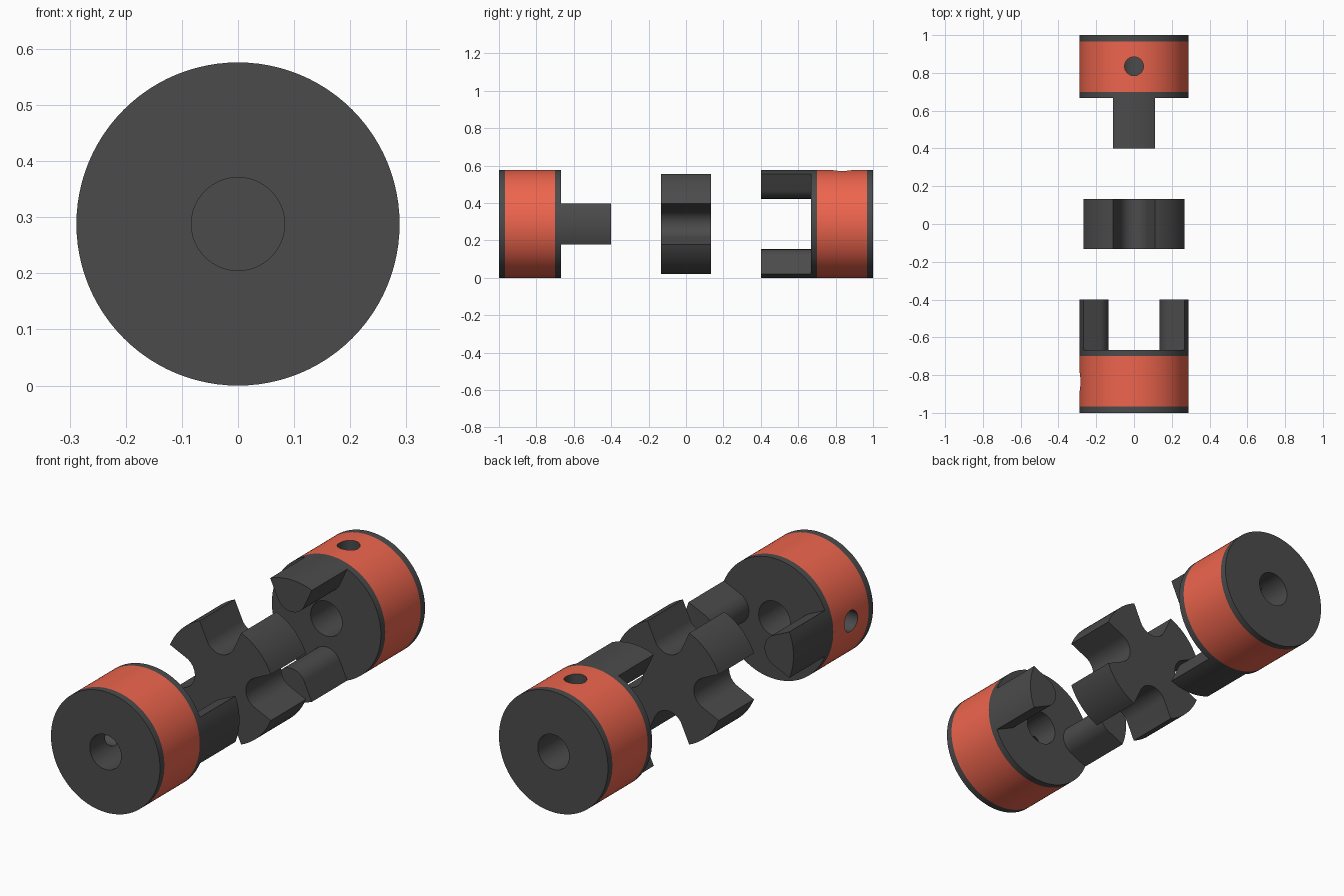
import bpy, bmesh
from math import sin, cos, pi, asin, acos, atan2, hypot

if "Cube" in bpy.data.objects:
    bpy.data.objects.remove(bpy.data.objects["Cube"])

R, BORE = 0.288, 0.083        # coupling and shaft bore radii
HALF, TIP, TIP_R = 0.11, 0.135, 0.077   # jaw half width, inner tip radius, tip rounding
SEG = 96


def material(name, color):
    m = bpy.data.materials.new(name)
    m.diffuse_color = color
    m.use_nodes = True
    m.node_tree.nodes["Principled BSDF"].inputs["Base Color"].default_value = m.diffuse_color
    return m


dark = material("dark_steel", (0.07, 0.07, 0.07, 1))
orange = material("orange_band", (0.85, 0.13, 0.075, 1))


def arc(cx, cv, r, a0, a1, n):
    return [(cx + r * cos(a0 + (a1 - a0) * i / n),
             cv + r * sin(a0 + (a1 - a0) * i / n)) for i in range(n + 1)]


def rot(pts, a):
    return [(x * cos(a) - z * sin(a), x * sin(a) + z * cos(a)) for x, z in pts]


def jaw_edge():
    """Rounded wedge outline from the left rim corner, around the tip, to the right one."""
    cv, top = TIP + TIP_R, (R * R - HALF * HALF) ** 0.5
    dv = top - cv
    t = atan2(dv, HALF) - acos(TIP_R / hypot(HALF, dv))   # tangent point
    return [(-HALF, top)] + arc(0, cv, TIP_R, -pi - t, t, 20) + [(HALF, top)]


def prism(bm, pts, y0, y1):
    a = [bm.verts.new((x, y0, z + R)) for x, z in pts]
    b = [bm.verts.new((x, y1, z + R)) for x, z in pts]
    bm.faces.new(a)
    bm.faces.new(b[::-1])
    n = len(pts)
    for i in range(n):
        bm.faces.new((a[i], b[i], b[(i + 1) % n], a[(i + 1) % n]))


def finish(name, bm):
    bmesh.ops.recalc_face_normals(bm, faces=bm.faces)
    me = bpy.data.meshes.new(name)
    bm.to_mesh(me)
    bm.free()
    ob = bpy.data.objects.new(name, me)
    bpy.context.collection.objects.link(ob)
    me.materials.append(dark)
    return ob


def smooth(ob):
    bpy.ops.object.select_all(action='DESELECT')
    ob.select_set(True)
    bpy.context.view_layer.objects.active = ob
    bpy.ops.object.shade_smooth_by_angle(angle=0.5)


def hub(name, side, jaw_angle, screw_angle):
    # bored body with an orange band between two dark rims
    prof = [(BORE, 1), (R, 1), (R, 0.967), (R, 0.7), (R, 0.667), (BORE, 0.667)]
    bm = bmesh.new()
    rings = [[bm.verts.new((r * cos(2 * pi * i / SEG), side * y, R + r * sin(2 * pi * i / SEG)))
              for i in range(SEG)] for r, y in prof]
    for k in range(len(prof)):
        a, b = rings[k], rings[(k + 1) % len(prof)]
        for i in range(SEG):
            j = (i + 1) % SEG
            f = bm.faces.new((a[i], a[j], b[j], b[i]))
            f.material_index = 1 if k == 2 else 0
    body = finish(name + "_body", bm)
    body.data.materials.append(orange)

    # radial set screw hole, from the rim into the bore
    d = (cos(screw_angle), sin(screw_angle))
    bpy.ops.mesh.primitive_cylinder_add(
        vertices=40, radius=0.05, depth=0.35,
        location=(d[0] * 0.2, side * 0.835, R + d[1] * 0.2),
        rotation=(0, pi / 2 - screw_angle, 0))
    cutter = bpy.context.object
    cutter.hide_render = True
    cutter.data.materials.append(dark)
    mod = body.modifiers.new("screw_hole", 'BOOLEAN')
    mod.object, mod.operation, mod.solver = cutter, 'DIFFERENCE', 'EXACT'
    mod.material_mode = 'TRANSFER'
    bpy.context.view_layer.objects.active = body
    bpy.ops.object.modifier_apply(modifier=mod.name)
    bpy.data.objects.remove(cutter)
    smooth(body)

    # two opposed jaws
    a = asin(HALF / R)
    outline = jaw_edge() + arc(0, 0, R, pi / 2 - a, pi / 2 + a, 12)[1:-1]
    bm = bmesh.new()
    for k in range(2):
        prism(bm, rot(outline, jaw_angle + k * pi), side * 0.4, side * 0.667)
    smooth(finish(name + "_jaws", bm))


hub("front_hub", -1, pi / 2, pi)
hub("rear_hub", 1, 0, pi / 2)

# four-armed spider: notches matching the jaws, joined by rim arcs
a = asin(HALF / R)
quarter = jaw_edge() + arc(0, 0, R, pi / 2 - a, a, 12)[1:-1]
outline = [p for k in range(4) for p in rot(quarter, -k * pi / 2)]
bm = bmesh.new()
prism(bm, outline, -0.133, 0.133)
smooth(finish("spider", bm))
